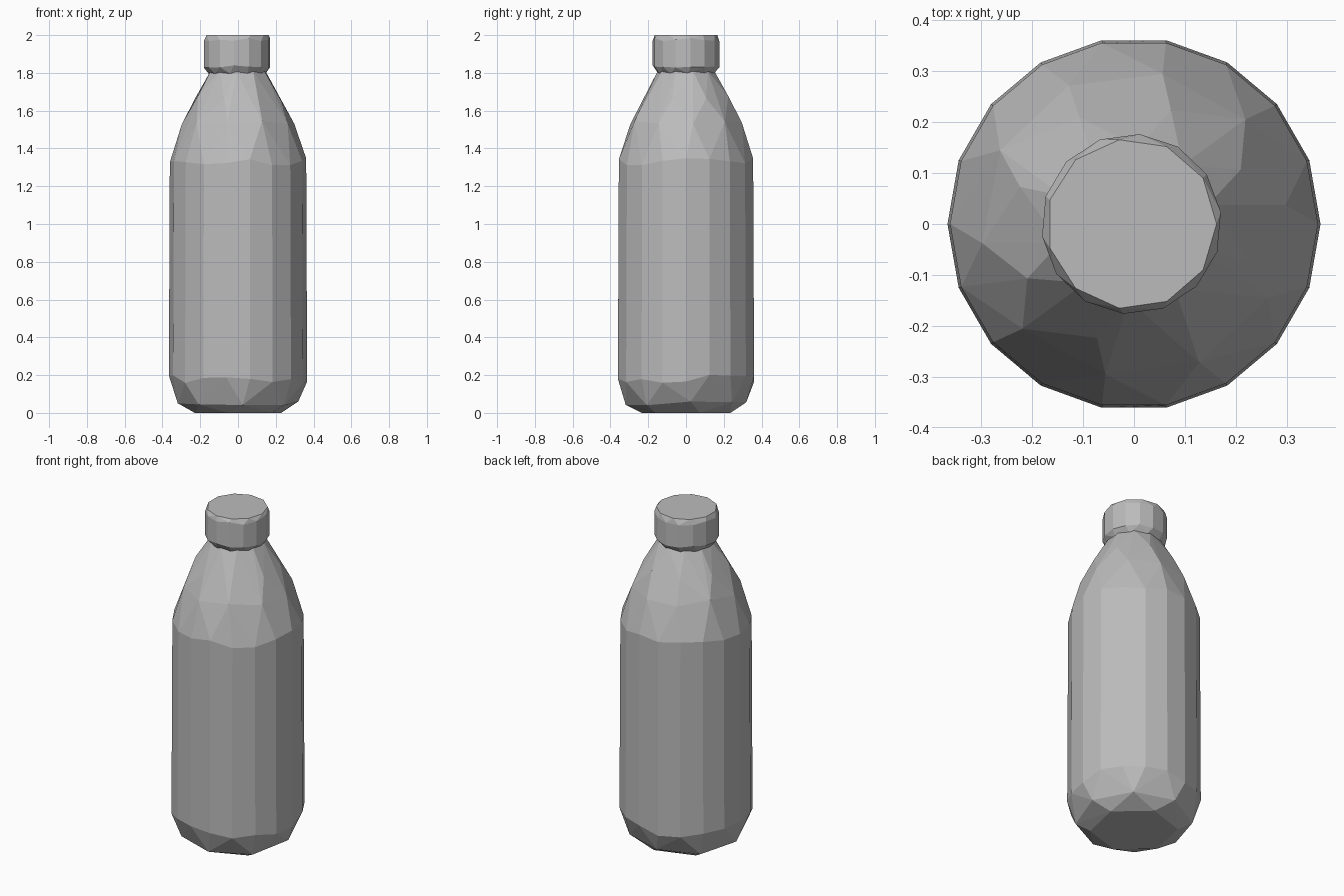
import bpy, bmesh, math, random

random.seed(4)
if "Cube" in bpy.data.objects:
    bpy.data.objects.remove(bpy.data.objects["Cube"], do_unlink=True)

# One plain grey for the whole bottle
grey = bpy.data.materials.new("plain_grey")
grey.use_nodes = True
colour = (0.5, 0.5, 0.5, 1)
grey.diffuse_color = colour
grey.node_tree.nodes["Principled BSDF"].inputs["Base Color"].default_value = colour


def faceted_shell(name, rings, centre_x=0.0):
    """Wrap rings of (sides, radius, height, wobble, turn) in flat facets."""
    bm = bmesh.new()
    for sides, radius, height, wobble, turn in rings:
        for i in range(sides):
            a = math.tau * (i + turn) / sides
            z = height + random.uniform(-wobble, wobble)
            bm.verts.new((centre_x + radius * math.cos(a), radius * math.sin(a), z))
    hull = bmesh.ops.convex_hull(bm, input=bm.verts[:])
    inside = [v for v in hull["geom_interior"] if isinstance(v, bmesh.types.BMVert)]
    bmesh.ops.delete(bm, geom=inside, context="VERTS")
    # Merge the flat panels
    bmesh.ops.dissolve_limit(bm, angle_limit=math.radians(1),
                             verts=bm.verts[:], edges=bm.edges[:])
    bmesh.ops.recalc_face_normals(bm, faces=bm.faces[:])
    mesh = bpy.data.meshes.new(name)
    bm.to_mesh(mesh)
    bm.free()
    mesh.materials.append(grey)
    obj = bpy.data.objects.new(name, mesh)
    bpy.context.collection.objects.link(obj)
    return obj


# Body: flat base, chamfered foot, straight wall, rounded shoulder, neck
faceted_shell("bottle_body", [
    (6, 0.24, 0.0, 0.0, 0.3),
    (8, 0.32, 0.05, 0.012, 0.1),
    (18, 0.366, 0.18, 0.025, 0.0),
    (18, 0.361, 1.33, 0.02, 0.0),
    (10, 0.30, 1.54, 0.02, 0.2),
    (8, 0.235, 1.67, 0.015, 0.6),
    (10, 0.15, 1.81, 0.0, 0.4),
])

# Screw cap with narrowed lower and upper rims
faceted_shell("bottle_cap", [
    (10, 0.152, 1.797, 0.0, 0.1),
    (14, 0.177, 1.835, 0.008, 0.3),
    (14, 0.177, 1.975, 0.008, 0.3),
    (11, 0.167, 2.0, 0.0, 0.0),
], centre_x=-0.005)
